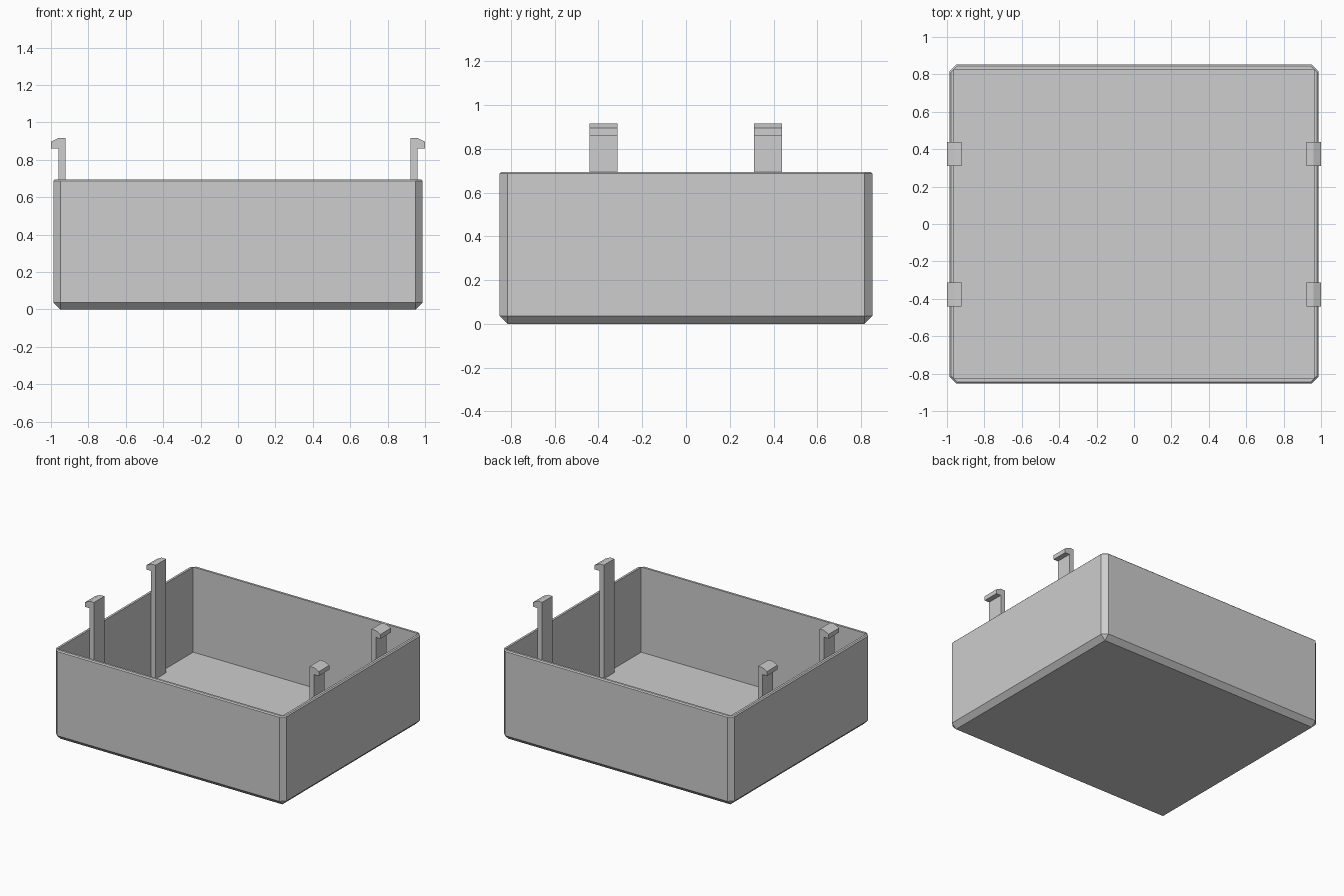
import bpy
import bmesh

cube = bpy.data.objects.get("Cube")
if cube:
    bpy.data.objects.remove(cube, do_unlink=True)

HALF_X, HALF_Y, HEIGHT = 0.987, 0.852, 0.695
CHAMFER, RIM, WALL, FLOOR = 0.037, 0.008, 0.025, 0.037

grey = bpy.data.materials.new("light grey plastic")
grey.use_nodes = True
grey.diffuse_color = (0.61, 0.61, 0.61, 1)
grey.node_tree.nodes["Principled BSDF"].inputs["Base Color"].default_value = grey.diffuse_color


def finish(bm, name):
    bmesh.ops.remove_doubles(bm, verts=bm.verts, dist=1e-5)
    bmesh.ops.recalc_face_normals(bm, faces=bm.faces)
    mesh = bpy.data.meshes.new(name)
    bm.to_mesh(mesh)
    bm.free()
    mesh.materials.append(grey)
    obj = bpy.data.objects.new(name, mesh)
    bpy.context.collection.objects.link(obj)
    return obj


def ring(bm, inset, cut, z):
    """Rectangle inset from the outer size, with its corners cut off."""
    x, y = HALF_X - inset, HALF_Y - inset
    outline = [(x, cut - y), (x, y - cut), (x - cut, y), (cut - x, y),
               (-x, y - cut), (-x, cut - y), (cut - x, -y), (x - cut, -y)]
    return [bm.verts.new((px, py, z)) for px, py in outline]


# Open tray: outside from the base up, over the rim and down to the floor
bm = bmesh.new()
rings = [ring(bm, CHAMFER, 0, 0),
         ring(bm, 0, CHAMFER, CHAMFER),
         ring(bm, 0, CHAMFER, HEIGHT - RIM),
         ring(bm, RIM, CHAMFER - RIM * 0.586, HEIGHT),
         ring(bm, WALL, 0, HEIGHT),
         ring(bm, WALL, 0, FLOOR)]
for low, high in zip(rings, rings[1:]):
    for i in range(8):
        j = (i + 1) % 8
        bm.faces.new((low[i], low[j], high[j], high[i]))
bm.faces.new(rings[0])
bm.faces.new(rings[-1])
finish(bm, "tray")

# Snap clips: a hooked side profile extruded along y, standing on the floor
INNER, OUTER = 0.922, HALF_X - WALL - 0.002
PROFILE = [(INNER, FLOOR - 0.01), (OUTER, FLOOR - 0.01), (OUTER, 0.862),
           (1.0, 0.862), (1.0, 0.896), (OUTER, 0.916), (INNER, 0.916)]


def clip(name, side, y):
    bm = bmesh.new()
    face = bm.faces.new([bm.verts.new((side * x, y - 0.064, z)) for x, z in PROFILE])
    grown = bmesh.ops.extrude_face_region(bm, geom=[face])["geom"]
    verts = [v for v in grown if isinstance(v, bmesh.types.BMVert)]
    bmesh.ops.translate(bm, verts=verts, vec=(0, 0.128, 0))
    finish(bm, name)


for side, side_name in ((1, "left"), (-1, "right")):
    for y, end_name in ((-0.378, "front"), (0.375, "back")):
        clip(f"{end_name}_{side_name}_clip", side, y)
